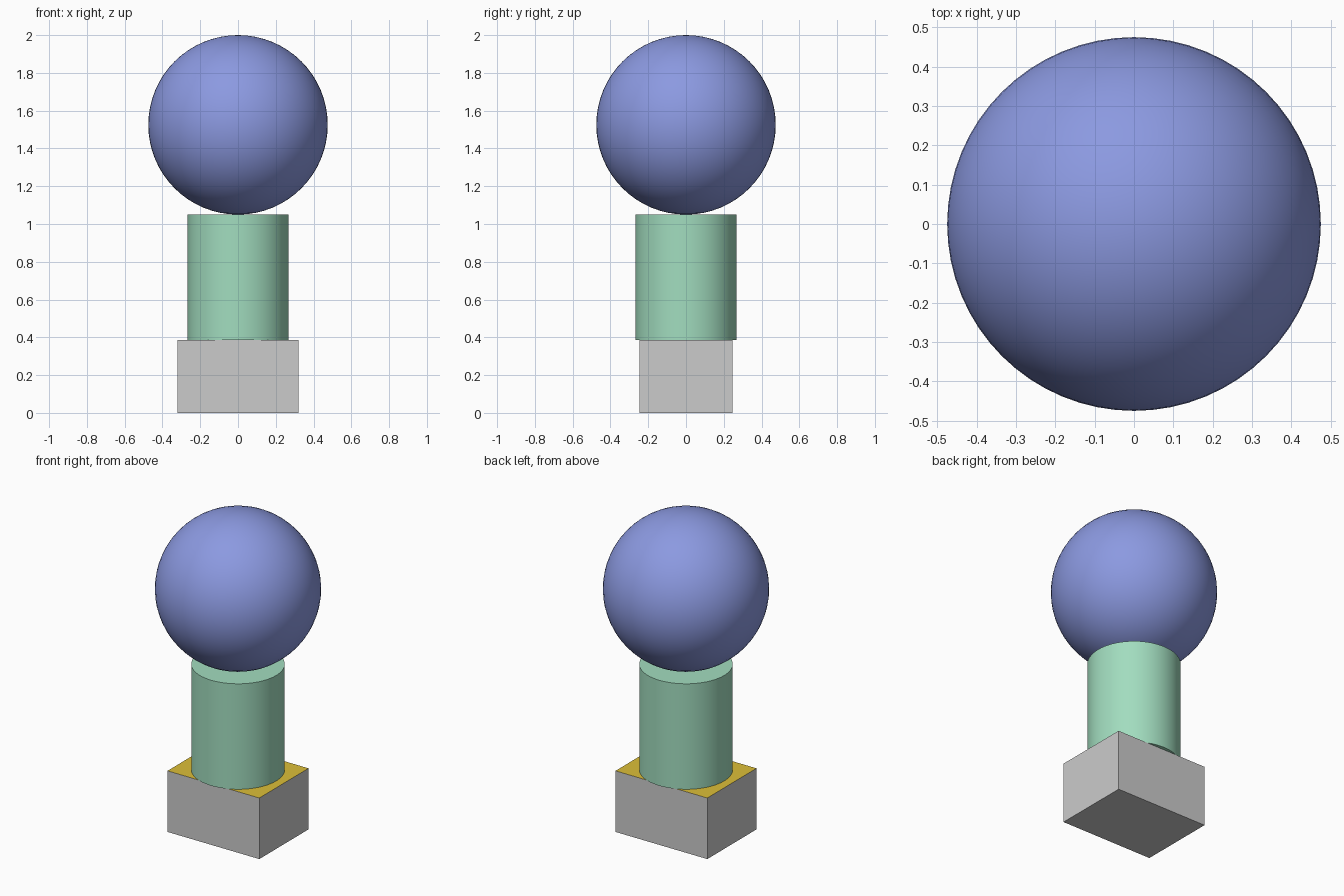
import bpy
import math

if "Cube" in bpy.data.objects:
    bpy.data.objects.remove(bpy.data.objects["Cube"])

BASE_TOP = 0.385
COLUMN_TOP = 1.05
COLUMN_RADIUS = 0.267
BALL_RADIUS = 0.475


def material(name, rgb):
    mat = bpy.data.materials.new(name)
    mat.diffuse_color = (*rgb, 1.0)
    mat.use_nodes = True
    mat.node_tree.nodes["Principled BSDF"].inputs["Base Color"].default_value = mat.diffuse_color
    return mat


def finish(name, mats, smooth=False):
    obj = bpy.context.object
    obj.name = name
    for mat in mats:
        obj.data.materials.append(mat)
    if smooth:
        bpy.ops.object.shade_smooth_by_angle(angle=math.radians(40))
    return obj


grey = material("grey", (0.8, 0.8, 0.8))
gold = material("gold", (0.72, 0.52, 0.04))
green = material("green", (0.36, 0.72, 0.52))
blue = material("blue", (0.26, 0.32, 0.75))

# Rectangular base with a gold upper face
bpy.ops.mesh.primitive_cube_add(size=1, location=(0, 0, BASE_TOP / 2))
base = finish("base_block", [grey, gold])
for vert in base.data.vertices:
    vert.co.x *= 0.64
    vert.co.y *= 0.49
    vert.co.z *= BASE_TOP
base.data.update()
for face in base.data.polygons:
    face.material_index = int(face.normal.z > 0.5)

# Round column, slightly wider than the base from front to back
bpy.ops.mesh.primitive_cylinder_add(
    vertices=64, radius=COLUMN_RADIUS, depth=COLUMN_TOP - BASE_TOP,
    location=(0, 0, (COLUMN_TOP + BASE_TOP) / 2))
finish("column", [green], smooth=True)

# Ball resting on the column
bpy.ops.mesh.primitive_uv_sphere_add(
    segments=64, ring_count=32, radius=BALL_RADIUS,
    location=(0, 0, COLUMN_TOP + BALL_RADIUS))
finish("ball", [blue], smooth=True)
